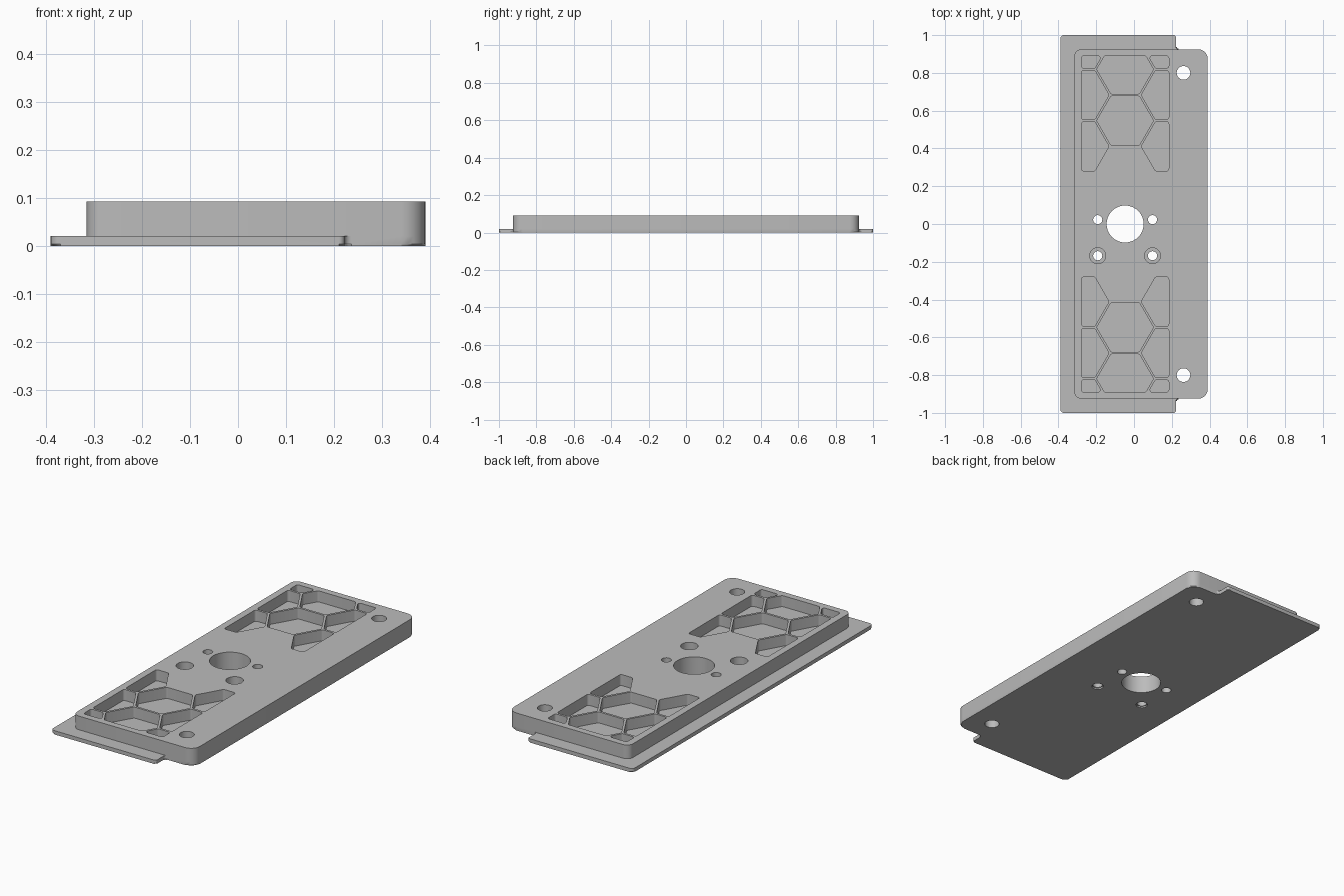
import bpy, bmesh, math
from mathutils import Vector, Matrix

if "Cube" in bpy.data.objects:
    bpy.data.objects.remove(bpy.data.objects["Cube"])

grey = bpy.data.materials.new("light_grey")
grey.use_nodes = True
grey.diffuse_color = (0.5, 0.5, 0.5, 1)
grey.node_tree.nodes["Principled BSDF"].inputs["Base Color"].default_value = grey.diffuse_color

TOP, STEP, FLOOR = 0.092, 0.02, 0.034
AXIS = -0.047  # x of the bore and pocket symmetry line


def rounded(corners, steps=6):
    """Outline with each (x, y, radius) corner, convex or concave, filleted."""
    pts = []
    for i, (x, y, r) in enumerate(corners):
        p = Vector((x, y))
        a = (Vector(corners[i - 1][:2]) - p).normalized()
        b = (Vector(corners[(i + 1) % len(corners)][:2]) - p).normalized()
        half = math.acos(a.dot(b)) / 2
        centre = p + (a + b).normalized() * r / math.sin(half)
        start = p + a * r / math.tan(half) - centre
        turn = math.copysign(math.pi - 2 * half, b.x * a.y - b.y * a.x)
        for k in range(steps + 1):
            pts.append(centre + Matrix.Rotation(turn * k / steps, 2) @ start)
    return pts


def circle(x, y, r, n=40):
    return [Vector((x + r * math.cos(2 * math.pi * k / n),
                    y + r * math.sin(2 * math.pi * k / n))) for k in range(n)]


def clip(poly, axis, limit, sign):
    """Keep the part of a polygon where sign * (coordinate - limit) <= 0."""
    out = []
    for i, p in enumerate(poly):
        q = poly[(i + 1) % len(poly)]
        dp, dq = sign * (p[axis] - limit), sign * (q[axis] - limit)
        if dp <= 0:
            out.append(p)
        if dp * dq < 0:
            out.append(p.lerp(q, dp / (dp - dq)))
    return out


def stack(bm, layers):
    """Closed solid through a stack of (outline, z) layers."""
    rings = [[bm.verts.new((p.x, p.y, z)) for p in loop] for loop, z in layers]
    bottom = bm.faces.new(rings[0][::-1])
    bm.faces.new(rings[-1])
    for lo, hi in zip(rings, rings[1:]):
        for i in range(len(lo)):
            j = (i + 1) % len(lo)
            bm.faces.new((lo[i], lo[j], hi[j], hi[i]))
    return bottom


def make_object(name, bm):
    bmesh.ops.recalc_face_normals(bm, faces=bm.faces)
    mesh = bpy.data.meshes.new(name)
    bm.to_mesh(mesh)
    bm.free()
    mesh.materials.append(grey)
    obj = bpy.data.objects.new(name, mesh)
    bpy.context.collection.objects.link(obj)
    return obj


# Base plate: wide flange joined to the body footprint, bottom edge chamfered
half_outline = [(0.39, 0.925, 0.05), (0.222, 0.925, 0.014),
                (0.222, 1, 0.012), (-0.39, 1, 0.02)]
outline = [(x, -y, r) for x, y, r in half_outline[::-1]] + half_outline
bm = bmesh.new()
bottom = stack(bm, [(rounded(outline), 0), (rounded(outline), STEP)])
bmesh.ops.bevel(bm, geom=list(bottom.edges), offset=0.004, segments=1, affect='EDGES')
plate = make_object("base_plate", bm)

# Raised body
footprint = rounded([(-0.315, -0.925, 0.035), (0.39, -0.925, 0.05),
                     (0.39, 0.925, 0.05), (-0.315, 0.925, 0.035)])
bm = bmesh.new()
stack(bm, [(footprint, STEP), (footprint, TOP)])
body = make_object("raised_body", bm)

# Cutter for all holes and pockets
bm = bmesh.new()


def drill(x, y, r):
    stack(bm, [(circle(x, y, r), -0.05), (circle(x, y, r), 0.15)])


drill(AXIS, 0, 0.098)
for side in (-1, 1):
    drill(0.262, side * 0.8, 0.036)
    x = AXIS + side * 0.145
    drill(x, 0.023, 0.024)
    # Counterbored screw hole
    stack(bm, [(circle(x, -0.168, r), z) for r, z in (
        (0.029, -0.05), (0.029, 0.008), (0.024, 0.008),
        (0.024, FLOOR), (0.042, FLOOR), (0.042, 0.15))])

# Honeycomb pockets, trimmed to a rectangular border
PITCH, APOTHEM = 0.272, 0.13
cells = [(0, 0), (0, 1)] + [(s, k) for s in (-1, 1) for k in (-0.5, 0.5, 1.5)]
for end in (-1, 1):
    for col, row in cells:
        cx = AXIS + col * PITCH * math.cos(math.pi / 6)
        cy = 0.547 + row * PITCH
        poly = circle(cx, cy, APOTHEM / math.cos(math.pi / 6), 6)
        for axis, limit, sign in ((0, -0.278, -1), (0, 0.184, 1), (1, 0.89, 1)):
            poly = clip(poly, axis, limit, sign)
        loop = rounded([(p.x, p.y * end, 0.012) for p in poly], 4)
        stack(bm, [(loop, FLOOR), (loop, 0.15)])
cutter = make_object("cutter", bm)
cutter.hide_render = True

# Cut both parts, then shade the curved walls smooth
for obj in (plate, body):
    mod = obj.modifiers.new("cut", 'BOOLEAN')
    mod.operation, mod.solver, mod.object = 'DIFFERENCE', 'EXACT', cutter
    bpy.ops.object.select_all(action='DESELECT')
    obj.select_set(True)
    bpy.context.view_layer.objects.active = obj
    bpy.ops.object.modifier_apply(modifier=mod.name)
    bpy.ops.object.shade_smooth_by_angle(angle=math.radians(30))
bpy.data.objects.remove(cutter)
